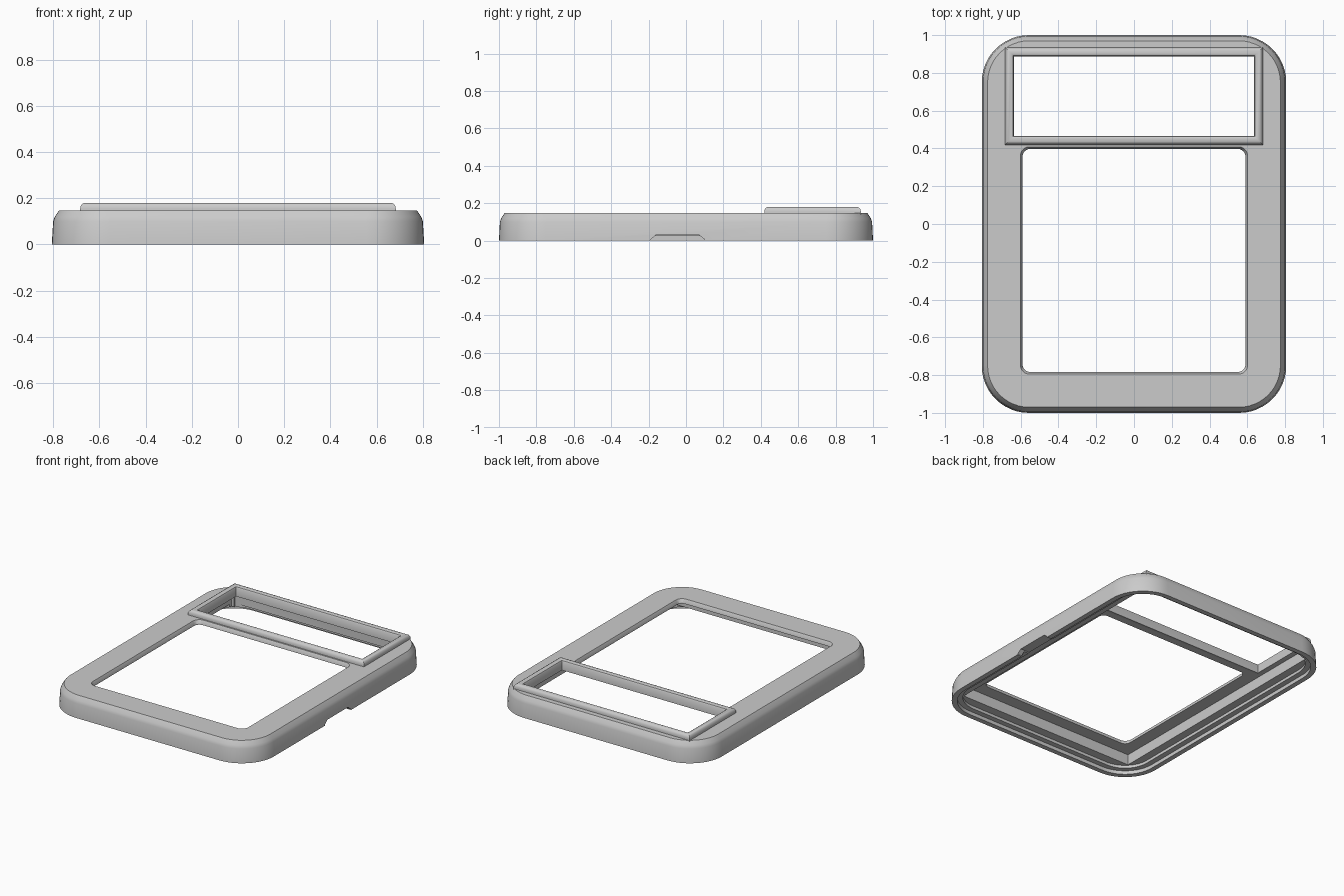
import bpy, bmesh, math

cube = bpy.data.objects.get("Cube")
if cube:
    bpy.data.objects.remove(cube, do_unlink=True)

grey = bpy.data.materials.new("light_grey")
grey.use_nodes = True
grey.diffuse_color = (0.6, 0.6, 0.6, 1)
grey.node_tree.nodes["Principled BSDF"].inputs["Base Color"].default_value = (0.6, 0.6, 0.6, 1)


def rounded_rect(hw, hh, r, cy=0, steps=12):
    """Outline of a rectangle with half sizes hw, hh; sharp when r is 0."""
    pts = []
    for i, (sx, sy) in enumerate(((1, 1), (-1, 1), (-1, -1), (1, -1))):
        if r == 0:
            pts.append((sx * hw, cy + sy * hh))
            continue
        for k in range(steps + 1):
            a = math.pi / 2 * (i + k / steps)
            pts.append((sx * (hw - r) + r * math.cos(a),
                        cy + sy * (hh - r) + r * math.sin(a)))
    return pts


def loft(name, sections, cy=0, ring=False):
    """Skin (half width, half depth, radius, z) sections; a ring closes on itself."""
    bm = bmesh.new()
    loops = [[bm.verts.new((x, y, z)) for x, y in rounded_rect(hw, hh, r, cy)]
             for hw, hh, r, z in sections]
    pairs = list(zip(loops, loops[1:]))
    if ring:
        pairs.append((loops[-1], loops[0]))
    else:
        bm.faces.new(loops[0])
        bm.faces.new(loops[-1])
    for a, b in pairs:
        n = len(a)
        for i in range(n):
            j = (i + 1) % n
            bm.faces.new((a[i], a[j], b[j], b[i]))
    return finish(name, bm)


def finish(name, bm):
    bmesh.ops.recalc_face_normals(bm, faces=bm.faces)
    mesh = bpy.data.meshes.new(name)
    bm.to_mesh(mesh)
    bm.free()
    mesh.materials.append(grey)
    obj = bpy.data.objects.new(name, mesh)
    bpy.context.collection.objects.link(obj)
    return obj


def activate(obj):
    bpy.ops.object.select_all(action="DESELECT")
    obj.select_set(True)
    bpy.context.view_layer.objects.active = obj


def cut(target, cutter):
    mod = target.modifiers.new("cut", "BOOLEAN")
    mod.operation = "DIFFERENCE"
    mod.solver = "EXACT"
    mod.object = cutter
    activate(target)
    bpy.ops.object.modifier_apply(modifier=mod.name)
    bpy.data.objects.remove(cutter, do_unlink=True)


# Outer shell with drafted sides and a bevelled top rim
shell = loft("bezel_shell", [
    (0.806, 1.0, 0.25, 0), (0.80, 0.995, 0.245, 0.10),
    (0.793, 0.988, 0.24, 0.12), (0.775, 0.97, 0.22, 0.147)])

# Stepped hollow underside
cut(shell, loft("rim_cavity", [(0.772, 0.966, 0.22, -0.02), (0.772, 0.966, 0.22, 0.025)]))
cut(shell, loft("ledge_cavity", [(0.735, 0.93, 0.18, -0.03), (0.735, 0.93, 0.18, 0.045)]))
cut(shell, loft("inner_recess", [(0.68, 0.885, 0, -0.04), (0.68, 0.885, 0, 0.118)], cy=0.015))

# Main window with a chamfered edge
cut(shell, loft("main_window", [
    (0.59, 0.59, 0.04, 0.05), (0.59, 0.59, 0.04, 0.125),
    (0.603, 0.603, 0.05, 0.149), (0.603, 0.603, 0.05, 0.2)], cy=-0.193))

# Opening that receives the raised frame
FRAME_Y = 0.677
cut(shell, loft("frame_opening", [(0.66, 0.235, 0, -0.05), (0.66, 0.235, 0, 0.3)], cy=FRAME_Y))

# Finger notch in the lower left wall
bm = bmesh.new()
notch_profile = ((-0.19, -0.02), (-0.19, 0.005), (-0.16, 0.03),
                 (0.07, 0.03), (0.10, 0.005), (0.10, -0.02))
face = bm.faces.new([bm.verts.new((0.72, y, z)) for y, z in notch_profile])
side = bmesh.ops.extrude_face_region(bm, geom=[face])["geom"]
bmesh.ops.translate(bm, vec=(0.2, 0, 0),
                    verts=[v for v in side if isinstance(v, bmesh.types.BMVert)])
cut(shell, finish("notch", bm))

# Raised frame with mitred corners and a rounded crown
profile = ((0, 0.11), (0, 0.166), (0.005, 0.175), (0.015, 0.18), (0.03, 0.18),
           (0.04, 0.175), (0.046, 0.166), (0.048, 0.155), (0.048, 0.125))
frame = loft("raised_frame", [(0.635 + o, 0.21 + o, 0, z) for o, z in profile],
             cy=FRAME_Y, ring=True)

for obj in (shell, frame):
    activate(obj)
    bpy.ops.object.shade_smooth_by_angle(angle=math.radians(30))
